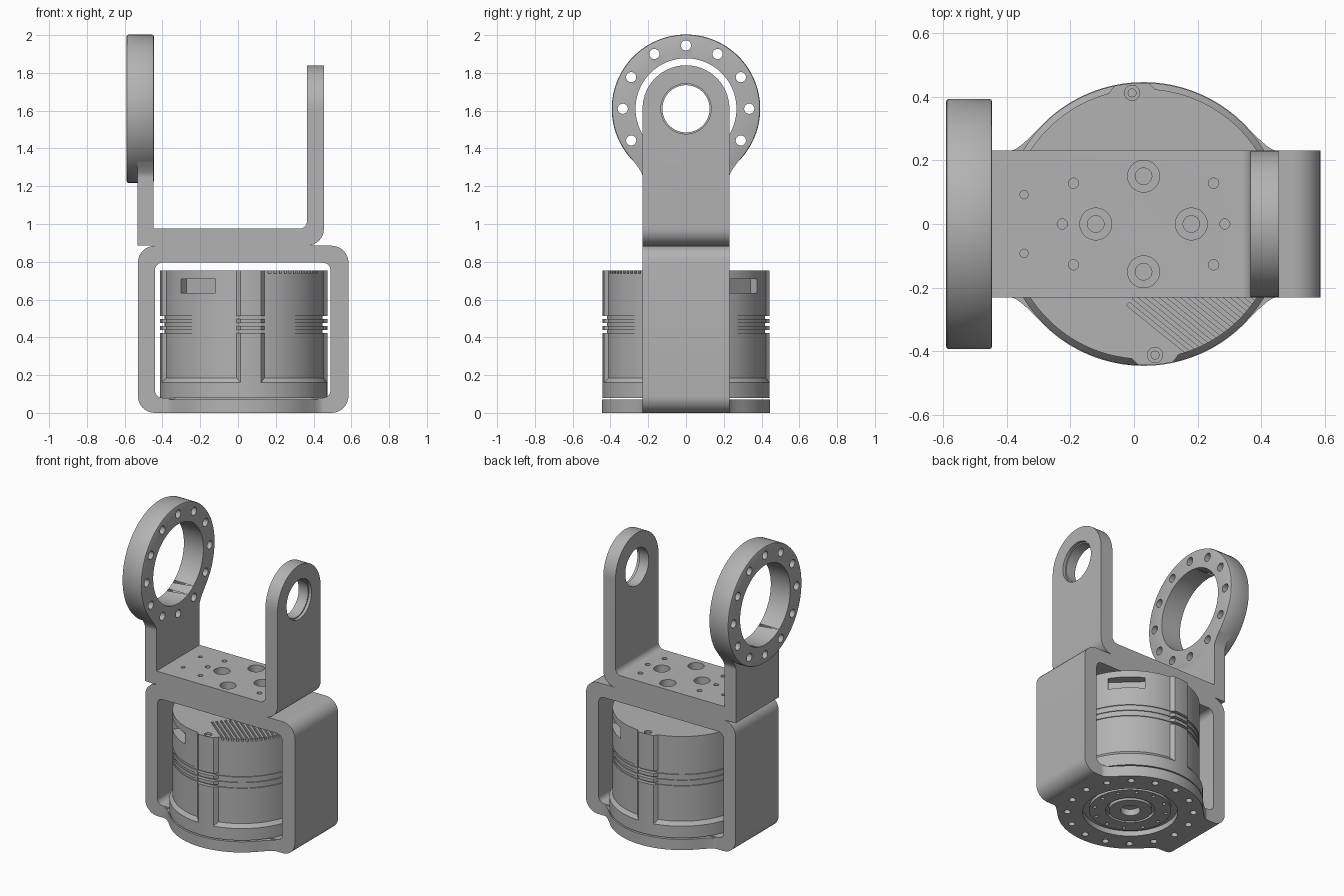
import bpy, bmesh
from math import sin, cos, pi, radians, sqrt

if "Cube" in bpy.data.objects:
    bpy.data.objects.remove(bpy.data.objects["Cube"])

grey = bpy.data.materials.new("machined grey")
grey.use_nodes = True
COLOUR = (0.45, 0.45, 0.45, 1)
grey.diffuse_color = COLOUR
grey.node_tree.nodes["Principled BSDF"].inputs["Base Color"].default_value = COLOUR

CX = 0.03       # motor axis
RZ = 1.61       # height of the arm pivot axis
HALF = 0.23     # half width of the brackets


def place(u, v, w, axis):
    """Outline point (u, v) at depth w along the axis."""
    return {"x": (w, u, v), "y": (u, w, v), "z": (u, v, w)}[axis]


def finish(name, bm):
    bmesh.ops.recalc_face_normals(bm, faces=bm.faces)
    mesh = bpy.data.meshes.new(name)
    bm.to_mesh(mesh)
    bm.free()
    mesh.materials.append(grey)
    obj = bpy.data.objects.new(name, mesh)
    bpy.context.collection.objects.link(obj)
    return obj


def prism(name, outlines, axis, lo, hi):
    """Extrude one or more separate outlines into a single object."""
    bm = bmesh.new()
    for pts in outlines:
        a = [bm.verts.new(place(u, v, lo, axis)) for u, v in pts]
        b = [bm.verts.new(place(u, v, hi, axis)) for u, v in pts]
        bm.faces.new(a)
        bm.faces.new(b)
        for i in range(len(a)):
            j = (i + 1) % len(a)
            bm.faces.new((a[i], a[j], b[j], b[i]))
    return finish(name, bm)


def lathe(name, profile, axis, u0, v0, n=96):
    """Revolve a closed (radius, depth) profile."""
    bm = bmesh.new()
    rows = [[bm.verts.new(place(u0 + r * cos(2 * pi * k / n), v0 + r * sin(2 * pi * k / n), w, axis))
             for k in range(n)] for r, w in profile]
    for i, row in enumerate(rows):
        nxt = rows[(i + 1) % len(rows)]
        for k in range(n):
            m = (k + 1) % n
            bm.faces.new((row[k], row[m], nxt[m], nxt[k]))
    bmesh.ops.remove_doubles(bm, verts=bm.verts, dist=1e-5)
    return finish(name, bm)


def boolean(obj, other, operation="DIFFERENCE"):
    other.hide_render = True
    mod = obj.modifiers.new(operation.lower(), "BOOLEAN")
    mod.operation, mod.object, mod.solver = operation, other, "EXACT"
    bpy.context.view_layer.objects.active = obj
    bpy.ops.object.modifier_apply(modifier=mod.name)
    bpy.data.objects.remove(other)


def circle(u, v, r, n=24):
    return [(u + r * cos(2 * pi * k / n), v + r * sin(2 * pi * k / n)) for k in range(n)]


def hole_ring(u, v, ring, r, count, start=0, n=20):
    angles = [start + 2 * pi * k / count for k in range(count)]
    return [circle(u + ring * cos(a), v + ring * sin(a), r, n) for a in angles]


def rounded(corners, steps=8):
    """Right-angled outline whose corners (u, v, radius) become arcs."""
    out = []
    for i, (u, v, r) in enumerate(corners):
        if not r:
            out.append((u, v))
            continue
        dirs = []
        for p in (corners[i - 1], corners[(i + 1) % len(corners)]):
            d = (p[0] - u, p[1] - v)
            length = sqrt(d[0] ** 2 + d[1] ** 2)
            dirs.append((d[0] / length, d[1] / length))
        (au, av), (bu, bv) = dirs
        for k in range(steps + 1):
            t = pi / 2 * k / steps
            s, c = r * (1 - sin(t)), r * (1 - cos(t))
            out.append((u + au * s + bu * c, v + av * s + bv * c))
    return out


def box(u1, u2, v1, v2, r):
    return rounded([(u1, v1, r), (u2, v1, r), (u2, v2, r), (u1, v2, r)])


def blend_width(d, radius, k):
    """Half width of a strip flowing into a disc, at distance d from its centre."""
    disc = sqrt(max(radius ** 2 - d ** 2, 0))
    h = max(k - abs(disc - HALF), 0) / k
    return max(disc, HALF) + h * h * k / 4


# Lower frame: rounded hoop with a round mounting flange under the motor
frame = prism("lower_frame", [box(-0.53, 0.585, 0, 0.885, 0.09)], "y", -HALF, HALF)
boolean(frame, prism("frame_opening", [box(-0.44, 0.49, 0.08, 0.795, 0.04)], "y", -1, 1))
span = [-0.44 + 0.94 * k / 120 for k in range(121)]
edge = [(x, blend_width(x - CX, 0.445, 0.08)) for x in span]
flange = edge + [(x, -y) for x, y in reversed(edge)]
boolean(frame, prism("flange", [flange], "z", 0, 0.072), "UNION")
boolean(frame, prism("flange_holes", hole_ring(CX, 0, 0.385, 0.021, 16, 0.1), "z", -0.1, 0.05))
recess = [(0, -0.1), (0, 0.055), (0.06, 0.055), (0.06, 0.012), (0.13, 0.012), (0.13, 0.035),
          (0.15, 0.035), (0.15, 0.015), (0.25, 0.015), (0.25, 0.035), (0.29, 0.035), (0.29, -0.1)]
boolean(frame, lathe("hub_recess", recess, "z", CX, 0))
boolean(frame, prism("hub_holes", hole_ring(CX, 0, 0.22, 0.011, 12), "z", -0.05, 0.04))

# Upper bracket: floor plate and tall round-topped arm
bracket = prism("upper_bracket", [rounded([
    (-0.53, 0.885, 0), (0.455, 0.885, 0.09), (0.455, 1.9, 0), (0.365, 1.9, 0),
    (0.365, 0.975, 0.04), (-0.53, 0.975, 0)])], "y", -0.3, 0.3)
arch = [(HALF, 0.8)] + [(HALF * cos(pi * k / 48), RZ + HALF * sin(pi * k / 48))
                        for k in range(49)] + [(-HALF, 0.8)]
boolean(bracket, prism("arm_outline", [arch], "x", -1, 1), "INTERSECT")
boolean(bracket, prism("pivot_hole", [circle(0, RZ, 0.125, 64)], "x", 0.3, 0.6))
boolean(bracket, prism("pivot_step", [circle(0, RZ, 0.133, 64)], "x", 0.435, 0.6))

# Counterbored screw holes and small fixing holes in the floor plate
boolean(bracket, prism("counterbores", hole_ring(CX, 0, 0.15, 0.05, 4, 0, 40), "z", 0.92, 1.1))
boolean(bracket, prism("screw_holes", hole_ring(CX, 0, 0.15, 0.026, 4, 0, 32), "z", 0.895, 1.0))
small = [circle(x, s * y, 0.016) for x, y in ((-0.19, 0.128), (0.25, 0.128)) for s in (-1, 1)]
small += [circle(-0.345, s * 0.092, 0.013) for s in (-1, 1)]
small += [circle(x, 0, 0.016) for x in (-0.225, 0.285)]
boolean(bracket, prism("fixing_holes", small, "z", 0.9, 1.1))

# Ring arm: neck plate flowing into a thick drilled ring
ring = lathe("ring_arm", [(0, -0.59), (0.383, -0.59), (0.39, -0.587), (0.393, -0.58), (0.393, -0.455),
                          (0.39, -0.448), (0.383, -0.445), (0, -0.445)], "x", 0, RZ)
heights = [0.885 + 0.6 * k / 80 for k in range(81)]
side = [(blend_width(RZ - z, 0.39, 0.08), z) for z in heights]
neck = side + [(-y, z) for y, z in reversed(side)]
boolean(ring, prism("neck", [neck], "x", -0.532, -0.447), "UNION")
boolean(ring, prism("ring_bore", [circle(0, RZ, 0.267, 96)], "x", -1, 0))
boolean(ring, prism("ring_holes", hole_ring(0, RZ, 0.335, 0.027, 12, 0, 24), "x", -1, 0))

# Motor: stepped base and body with four raised ribs
motor = lathe("motor", [(0, 0.08), (0.443, 0.08), (0.443, 0.16), (0.42, 0.19), (0, 0.19)], "z", CX, 0, 180)


def body_radius(deg):
    off = abs((deg - 5 + 45) % 90 - 45)
    rise = min(max((10 - off) / 3, 0), 1)
    return 0.424 + 0.019 * rise


body = [(CX + body_radius(d) * cos(radians(d)), body_radius(d) * sin(radians(d)))
        for d in range(0, 360, 1)]
boolean(motor, prism("body", [body], "z", 0.12, 0.755), "UNION")
for z in (0.43, 0.468, 0.506):
    boolean(motor, lathe("groove", [(0.418, z - 0.008), (0.5, z - 0.008), (0.5, z + 0.008),
                                    (0.418, z + 0.008)], "z", CX, 0, 180))


def turned(angle, u1, u2, v1, v2):
    """Rectangle in a frame turned about the motor axis."""
    c, s = cos(angle), sin(angle)
    return [(CX + u * c - v * s, u * s + v * c)
            for u, v in ((u1, v1), (u2, v1), (u2, v2), (u1, v2))]


# Connector windows, cooling slots and cap screws
windows = [turned(radians(a), 0.36, 0.5, -0.113, 0.113) for a in (234, 47)]
boolean(motor, prism("windows", windows, "z", 0.635, 0.71))
slots = [turned(radians(-39), 0.12, 0.6, v, v + 0.013)
         for v in [-0.232 + 0.028 * k for k in range(13)]]
boolean(motor, prism("cooling_slots", slots, "z", 0.738, 0.8))
cap = radians(95)
boolean(motor, prism("screw_seats", hole_ring(CX, 0, 0.413, 0.024, 4, cap, 24), "z", 0.735, 0.8))
screws = prism("cap_screws", hole_ring(CX, 0, 0.413, 0.014, 4, cap, 16), "z", 0.73, 0.748)

# Smooth the curved walls and keep machined edges crisp
for obj in (frame, bracket, ring, motor, screws):
    bpy.ops.object.select_all(action="DESELECT")
    obj.select_set(True)
    bpy.context.view_layer.objects.active = obj
    bpy.ops.object.shade_smooth_by_angle(angle=radians(30))
